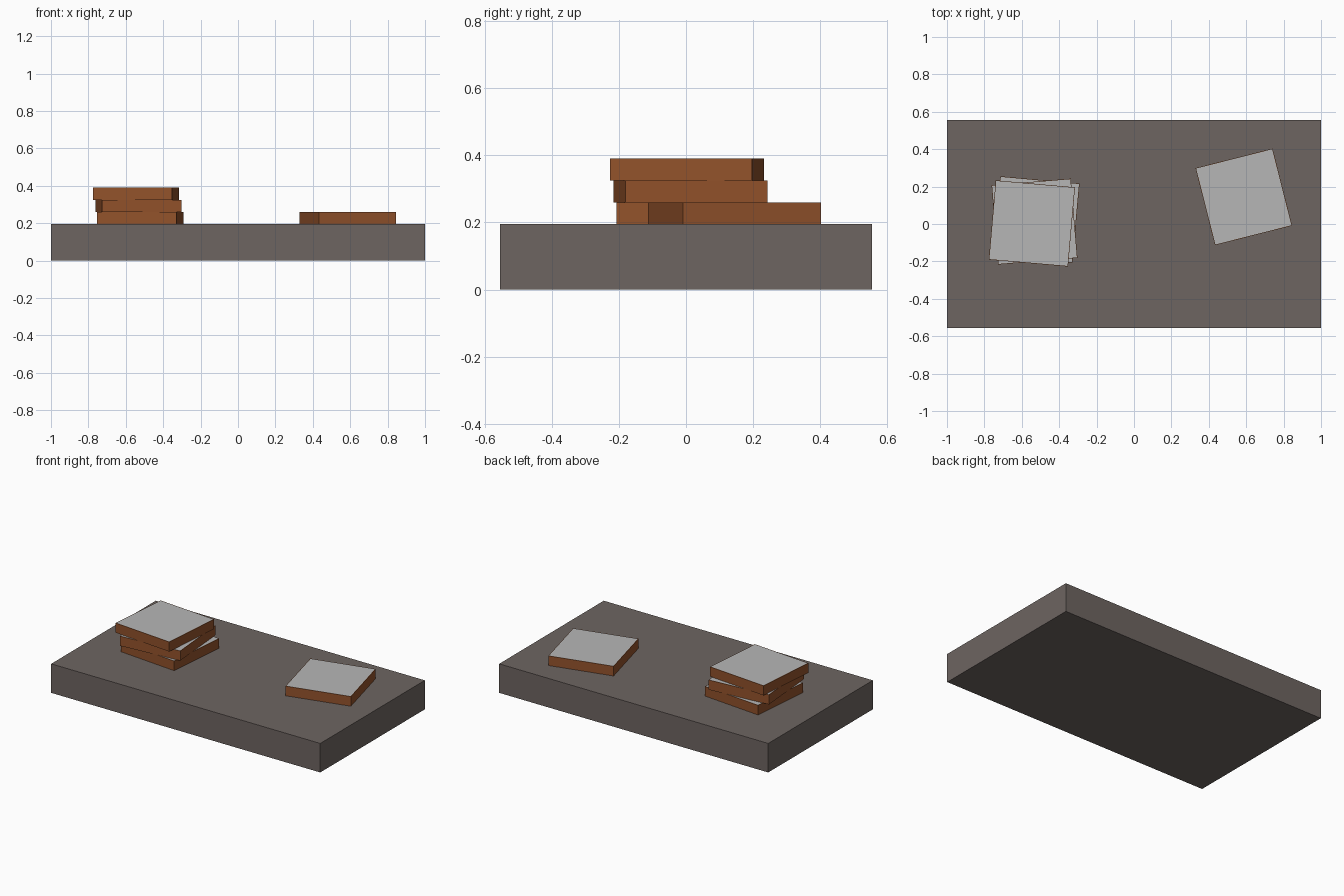
import bpy, bmesh
from math import radians
from mathutils import Matrix

cube = bpy.data.objects.get("Cube")
if cube:
    bpy.data.objects.remove(cube, do_unlink=True)


def material(name, rgb):
    mat = bpy.data.materials.new(name)
    mat.use_nodes = True
    mat.diffuse_color = (*rgb, 1)
    mat.node_tree.nodes["Principled BSDF"].inputs["Base Color"].default_value = (*rgb, 1)
    return mat


stone = material("warm grey stone", (0.155, 0.13, 0.12))
clay = material("brown clay", (0.29, 0.085, 0.024))
pale = material("pale grey", (0.47, 0.47, 0.47))


def slab(name, size, centre, bottom, turn=0, mats=(stone,), border=0):
    """Box standing on 'bottom'; a border insets the top as a second colour."""
    bm = bmesh.new()
    bmesh.ops.create_cube(bm, size=1, matrix=Matrix.Diagonal((*size, 1)))
    if border:
        top = max(bm.faces, key=lambda f: f.calc_center_median().z)
        bmesh.ops.inset_individual(bm, faces=[top], thickness=border)
        top.material_index = 1
    mesh = bpy.data.meshes.new(name)
    bm.to_mesh(mesh)
    bm.free()
    for mat in mats:
        mesh.materials.append(mat)
    obj = bpy.data.objects.new(name, mesh)
    obj.location = (*centre, bottom + size[2] / 2)
    obj.rotation_euler.z = radians(turn)
    bpy.context.collection.objects.link(obj)


# Base block
BASE, THICK, SIDE = 0.195, 0.065, 0.425
slab("base_block", (2, 1.11, BASE), (0, 0), 0)

# Loose tile and stack of three: name, centre, level, turn
tiles = [
    ("loose_tile", (0.587, 0.145), 0, 14.2),
    ("stack_bottom_tile", (-0.522, 0.024), 0, -5.2),
    ("stack_middle_tile", (-0.532, 0.013), 1, 4.8),
    ("stack_top_tile", (-0.546, 0.003), 2, -5.0),
]
for name, centre, level, turn in tiles:
    slab(name, (SIDE, SIDE, THICK), centre, BASE + level * THICK, turn,
         (clay, pale), border=0.004)
